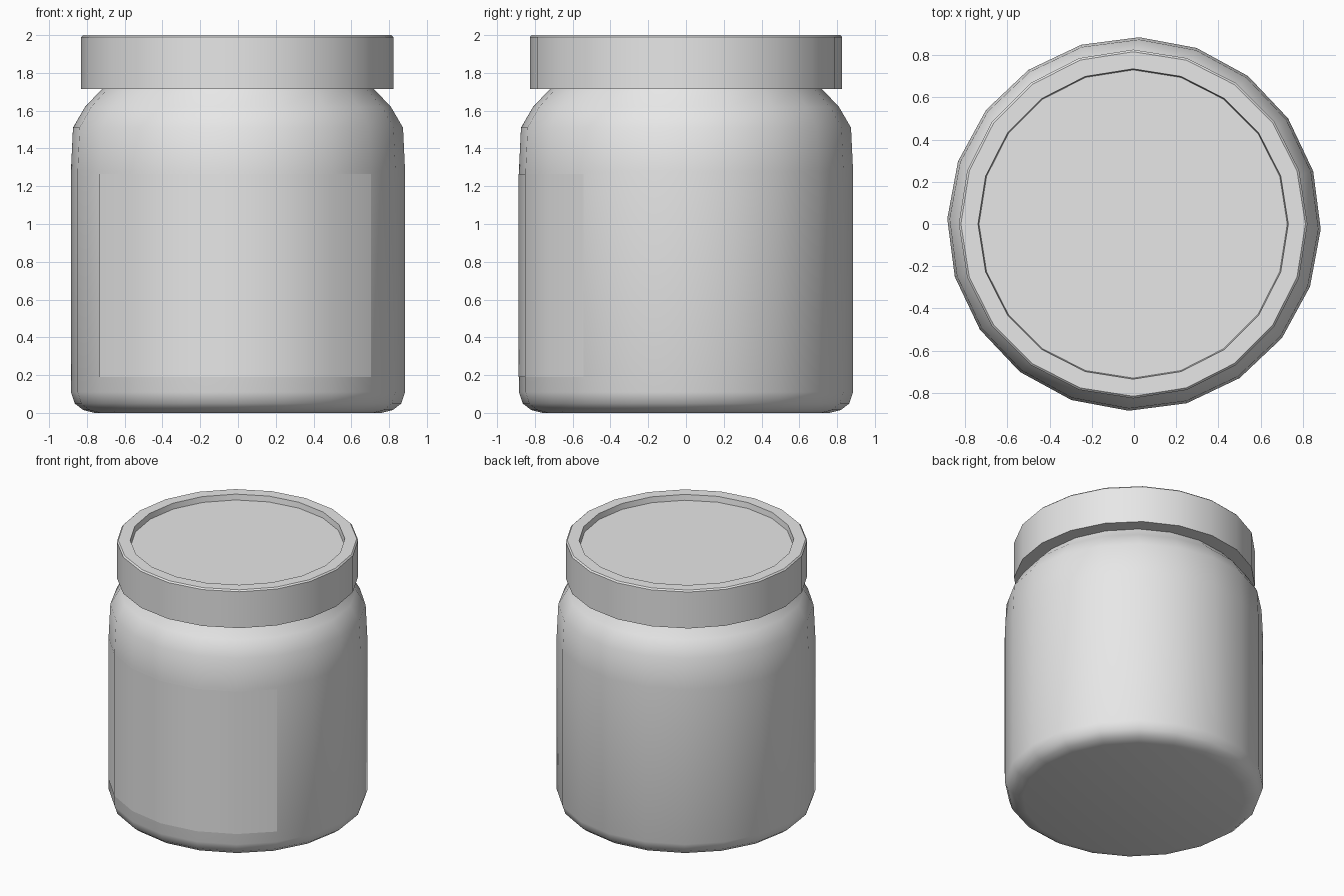
import bpy
import math

cube = bpy.data.objects.get("Cube")
if cube:
    bpy.data.objects.remove(cube, do_unlink=True)

SIDES = 20
STEP = math.tau / SIDES
TURN = math.radians(-1.6)  # small twist of the jar against its lid

grey = bpy.data.materials.new("plain grey")
grey.use_nodes = True
grey.diffuse_color = (0.8, 0.8, 0.8, 1)
grey.node_tree.nodes["Principled BSDF"].inputs["Base Color"].default_value = (0.8, 0.8, 0.8, 1)


def lathe(name, profile, start, segments, caps=(), sharp=35, centre_x=0):
    """Sweep a (radius, height) profile, listed bottom to top, around z."""
    closed = segments == SIDES
    columns = segments if closed else segments + 1
    verts = []
    for r, z in profile:
        for i in range(columns):
            a = start + i * STEP
            verts.append((centre_x + r * math.cos(a), r * math.sin(a), z))
    faces = []
    for row in range(len(profile) - 1):
        low, high = row * columns, (row + 1) * columns
        for i in range(segments):
            j = (i + 1) % columns
            faces.append((low + i, low + j, high + j, high + i))
    if "bottom" in caps:
        faces.append(tuple(reversed(range(columns))))
    if "top" in caps:
        last = (len(profile) - 1) * columns
        faces.append(tuple(range(last, last + columns)))
    mesh = bpy.data.meshes.new(name)
    mesh.from_pydata(verts, [], faces)
    mesh.materials.append(grey)
    obj = bpy.data.objects.new(name, mesh)
    bpy.context.collection.objects.link(obj)
    bpy.ops.object.select_all(action="DESELECT")
    obj.select_set(True)
    bpy.context.view_layer.objects.active = obj
    bpy.ops.object.shade_smooth_by_angle(angle=math.radians(sharp))
    return obj


# Jar body: rounded foot, straight wall, shoulder and neck under the lid
lathe("jar_body",
      [(0.76, 0), (0.82, 0.015), (0.865, 0.05), (0.885, 0.11), (0.885, 1.28),
       (0.874, 1.51), (0.81, 1.62), (0.72, 1.715), (0.70, 1.78)],
      TURN, SIDES, caps=("bottom", "top"), sharp=45)

# Lid: flat underside, straight skirt, small bevel, raised rim, sunken top
lathe("lid",
      [(0.826, 1.715), (0.826, 1.99), (0.816, 2.0), (0.735, 2.0), (0.73, 1.958)],
      0, SIDES, caps=("bottom", "top"), sharp=30, centre_x=-0.004)

# Label: six wall segments wide, wrapped on the front
lathe("front_label", [(0.888, 0.19), (0.888, 1.265)], TURN + 12 * STEP, 6)
